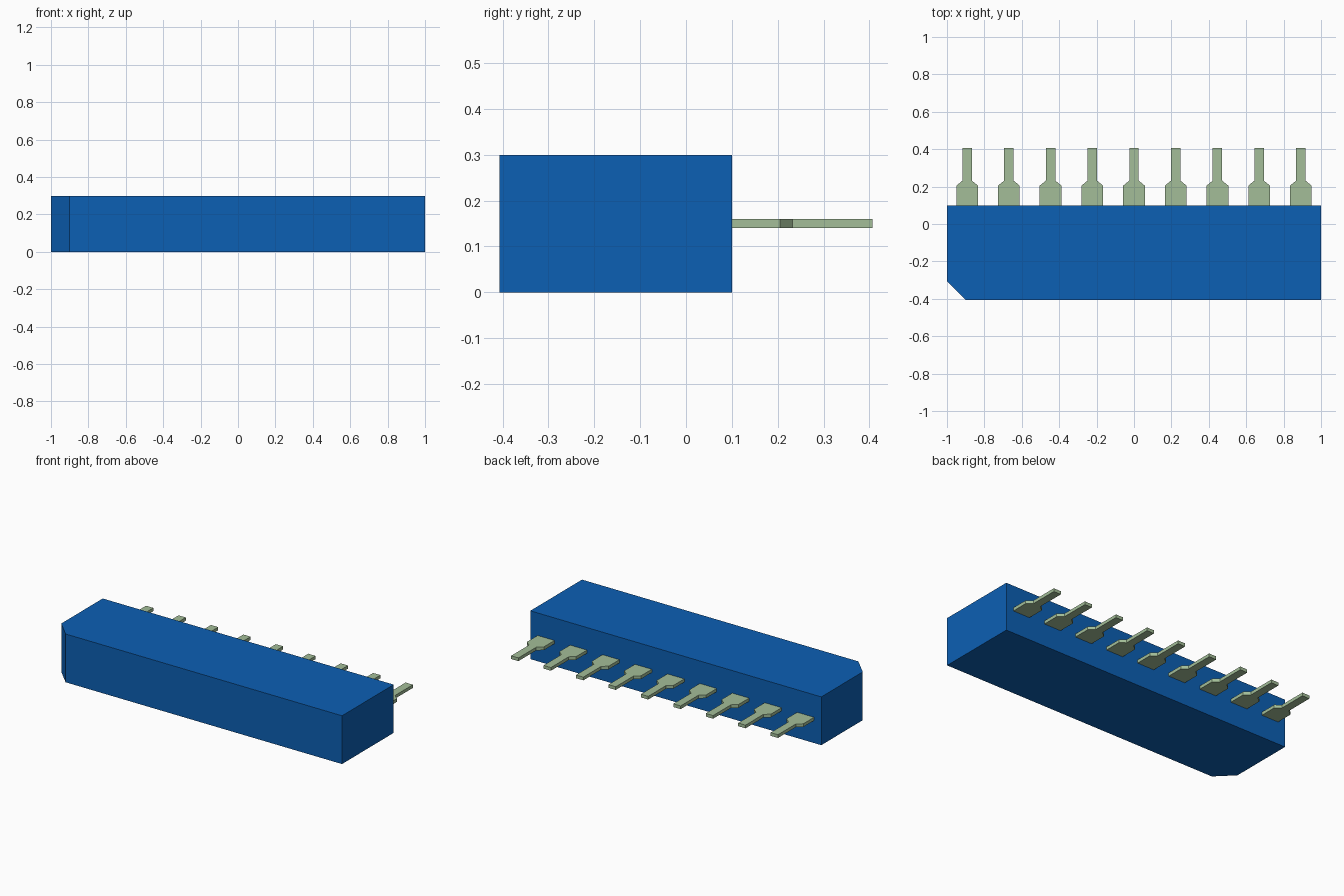
import bpy
import bmesh

cube = bpy.data.objects.get("Cube")
if cube:
    bpy.data.objects.remove(cube, do_unlink=True)


def material(name, rgb):
    mat = bpy.data.materials.new(name)
    mat.use_nodes = True
    colour = (*rgb, 1.0)
    mat.diffuse_color = colour
    mat.node_tree.nodes["Principled BSDF"].inputs["Base Color"].default_value = colour
    return mat


def extruded(name, outline, z_low, z_high, mat):
    """Extrude a counter-clockwise plan outline into a flat-faced solid."""
    bm = bmesh.new()
    base = bm.faces.new([bm.verts.new((x, y, z_low)) for x, y in outline])
    top = bmesh.ops.extrude_face_region(bm, geom=[base], use_keep_orig=True)["geom"]
    verts = [g for g in top if isinstance(g, bmesh.types.BMVert)]
    bmesh.ops.translate(bm, verts=verts, vec=(0, 0, z_high - z_low))
    bmesh.ops.recalc_face_normals(bm, faces=bm.faces)
    mesh = bpy.data.meshes.new(name)
    bm.to_mesh(mesh)
    bm.free()
    mesh.materials.append(mat)
    obj = bpy.data.objects.new(name, mesh)
    bpy.context.collection.objects.link(obj)
    return obj


blue = material("housing_blue", (0.0037, 0.115, 0.456))
green = material("pin_pale_green", (0.366, 0.515, 0.314))

# Housing block with one chamfered front corner
FRONT, BACK, CHAMFER = -0.407, 0.1, 0.1
extruded("housing", [(-1 + CHAMFER, FRONT), (1, FRONT), (1, BACK),
                     (-1, BACK), (-1, FRONT + CHAMFER)], 0, 0.3, blue)

# Row of flat stepped pins along the back
PIN_COUNT, PITCH = 9, 0.223
half = [(0.058, BACK), (0.058, 0.205), (0.025, 0.232), (0.025, 0.407)]
pin_outline = half + [(-x, y) for x, y in reversed(half)]
for i in range(PIN_COUNT):
    pin = extruded(f"pin_{i + 1}", pin_outline, 0.14, 0.16, green)
    pin.location.x = (i - (PIN_COUNT - 1) / 2) * PITCH
